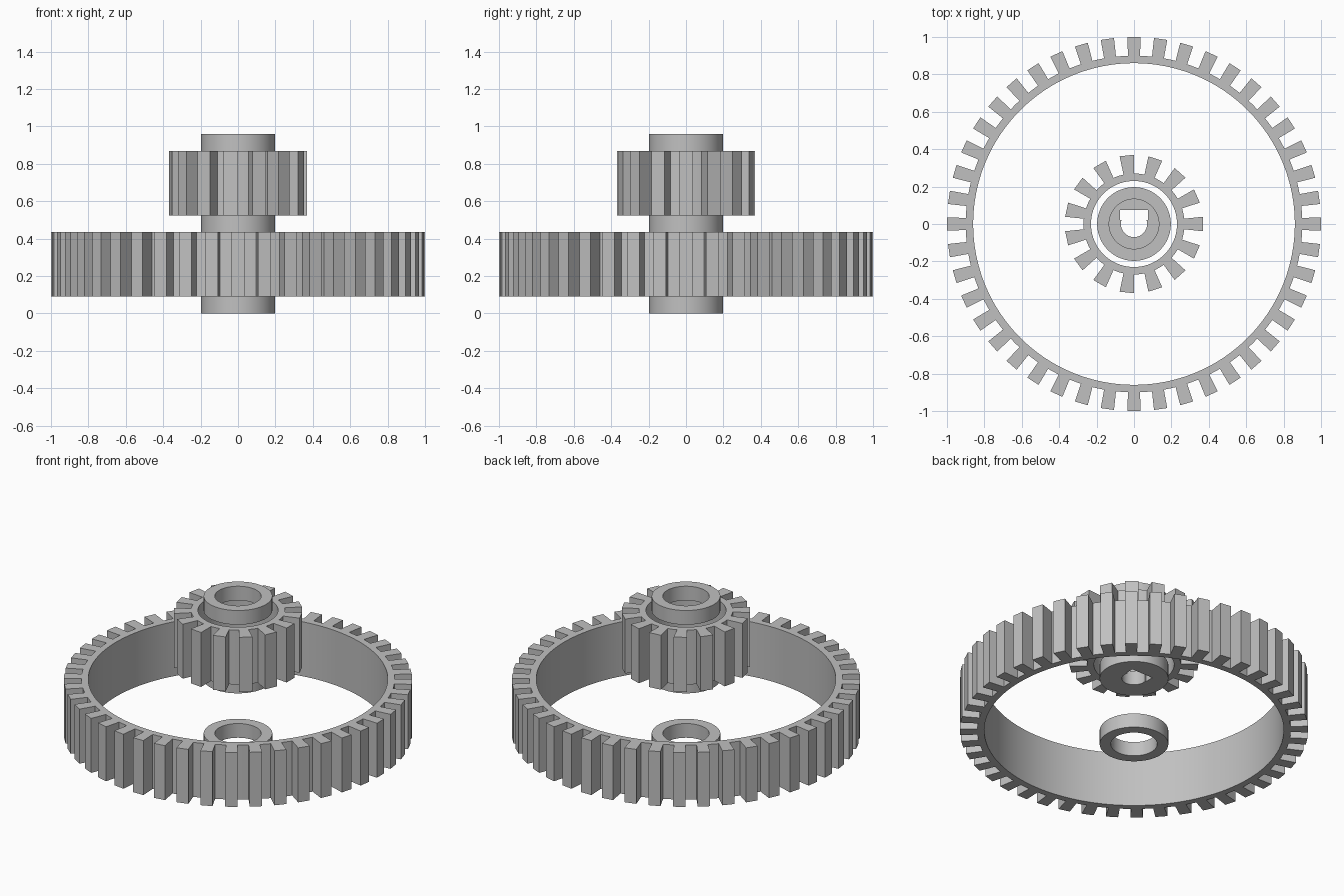
import bpy
import bmesh
from math import sin, cos, pi, radians

cube = bpy.data.objects.get("Cube")
if cube:
    bpy.data.objects.remove(cube, do_unlink=True)

# Single flat grey
GREY = (0.53, 0.53, 0.53, 1)
grey = bpy.data.materials.new("plain grey")
grey.use_nodes = True
grey.diffuse_color = GREY
grey.node_tree.nodes["Principled BSDF"].inputs["Base Color"].default_value = GREY


def circle(radius, count=96):
    return [(radius * cos(2 * pi * i / count), radius * sin(2 * pi * i / count))
            for i in range(count)]


def toothed(root, tip, teeth):
    """Outline with straight radial teeth, each half a pitch wide."""
    points = []
    pitch = 2 * pi / teeth
    for i in range(teeth):
        for radius, step in ((root, -0.25), (tip, -0.25), (tip, 0.25),
                             (root, 0.25), (root, 0.5)):
            a = (i + step) * pitch
            points.append((radius * cos(a), radius * sin(a)))
    return points


def plate(name, outer, hole, bottom, top):
    """Extrude an outline with a hole between two heights."""
    curve = bpy.data.curves.new(name, 'CURVE')
    curve.dimensions = '2D'
    curve.fill_mode = 'BOTH'
    curve.extrude = (top - bottom) / 2
    for outline in (outer, hole):
        spline = curve.splines.new('POLY')
        spline.points.add(len(outline) - 1)
        for point, (x, y) in zip(spline.points, outline):
            point.co = (x, y, 0, 1)
        spline.use_cyclic_u = True
    obj = bpy.data.objects.new(name, curve)
    bpy.context.collection.objects.link(obj)
    bpy.ops.object.select_all(action='DESELECT')
    obj.select_set(True)
    bpy.context.view_layer.objects.active = obj
    bpy.ops.object.convert(target='MESH')
    obj = bpy.context.view_layer.objects.active
    mesh = obj.data
    # Weld caps to walls and seat the part at its height
    bm = bmesh.new()
    bm.from_mesh(mesh)
    bmesh.ops.remove_doubles(bm, verts=bm.verts, dist=0.0001)
    bmesh.ops.translate(bm, verts=bm.verts, vec=(0, 0, (top + bottom) / 2))
    bmesh.ops.recalc_face_normals(bm, faces=bm.faces)
    bm.to_mesh(mesh)
    bm.free()
    mesh.materials.clear()
    mesh.materials.append(grey)
    bpy.ops.object.shade_smooth_by_angle(angle=radians(25))
    return obj


# Gears
plate("large_ring_gear", toothed(0.9, 1.0, 44), circle(0.86, 128), 0.09, 0.435)
plate("small_gear", toothed(0.27, 0.37, 15), circle(0.23), 0.525, 0.87)

# Hub collars
plate("bottom_collar", circle(0.197), circle(0.133), 0, 0.09)
plate("top_collar", circle(0.197), circle(0.133), 0.87, 0.96)

# Middle hub disc with a round bore squared off on one side
bore = [(0.07 * cos(a), 0.07 * sin(a))
        for a in (radians(163 + 214 * i / 32) for i in range(33))]
bore += [(0.075, 0.02), (0.075, 0.075), (-0.075, 0.075), (-0.075, 0.02)]
plate("middle_hub_disc", circle(0.197), bore, 0.435, 0.525)
